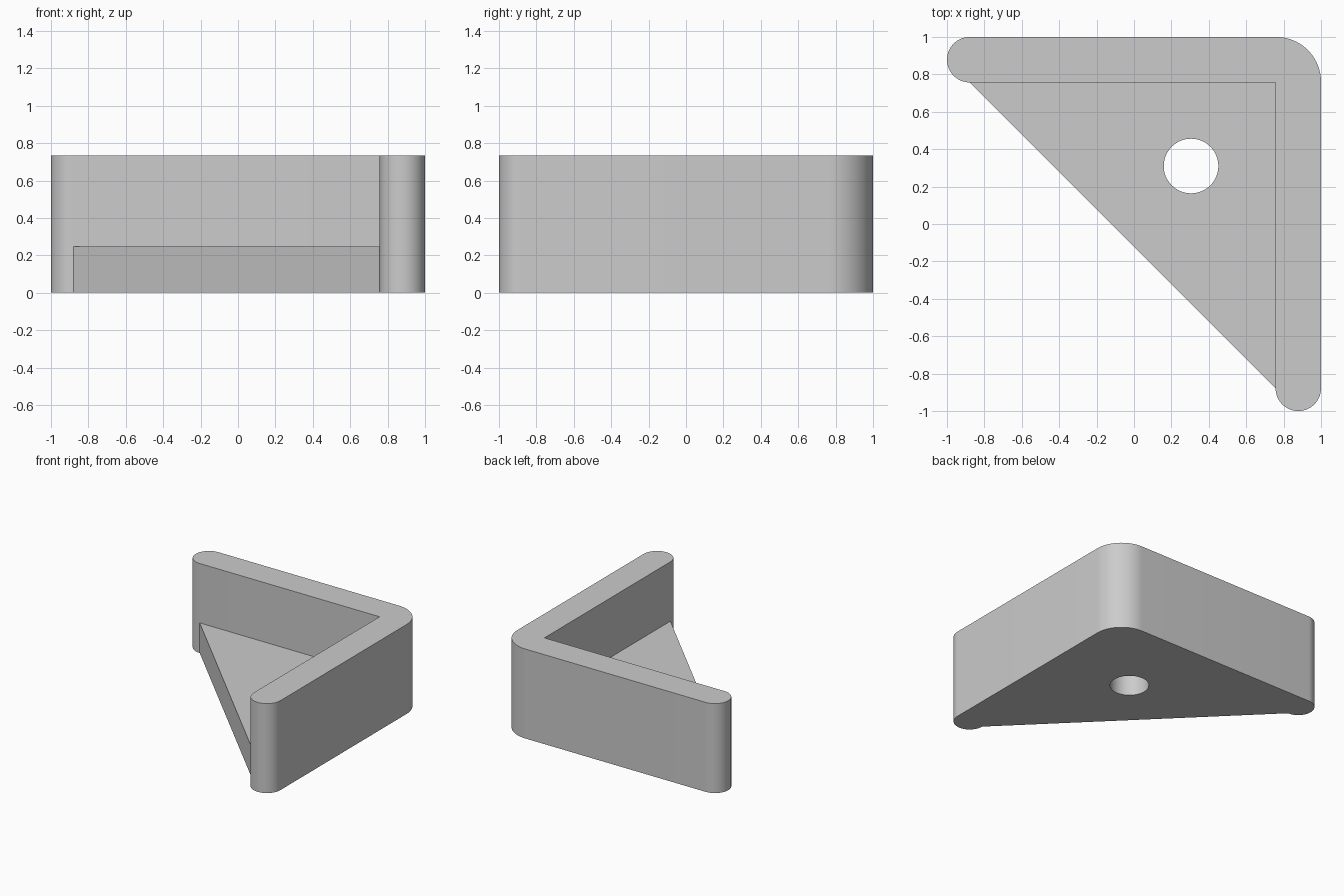
import bpy
import bmesh
from math import radians, cos, sin
from mathutils import Vector

cube = bpy.data.objects.get("Cube")
if cube:
    bpy.data.objects.remove(cube, do_unlink=True)

HEIGHT = 0.735
FLOOR = 0.247
THICK = 0.243          # wall thickness
INNER = 1 - THICK      # inside corner of the two walls
TIP = THICK / 2        # radius of the rounded wall ends
CORNER = 0.24          # radius of the outer corner

grey = bpy.data.materials.new("plain grey")
grey.use_nodes = True
grey.diffuse_color = (0.6, 0.6, 0.6, 1)
grey.node_tree.nodes["Principled BSDF"].inputs["Base Color"].default_value = (0.6, 0.6, 0.6, 1)


def arc(cx, cy, r, start, end, steps):
    angles = [radians(start + (end - start) * i / steps) for i in range(steps + 1)]
    return [(cx + r * cos(a), cy + r * sin(a)) for a in angles]


def prism(name, loops, height):
    """Fill closed outlines (holes included) and extrude them upward."""
    bm = bmesh.new()
    edges = []
    for loop in loops:
        verts = [bm.verts.new((x, y, 0)) for x, y in loop]
        edges += [bm.edges.new((v, verts[i - 1])) for i, v in enumerate(verts)]
    bmesh.ops.triangle_fill(bm, edges=edges, use_beauty=True, normal=Vector((0, 0, 1)))
    top = bmesh.ops.extrude_face_region(bm, geom=bm.faces[:], use_keep_orig=True)
    moved = [g for g in top["geom"] if isinstance(g, bmesh.types.BMVert)]
    bmesh.ops.translate(bm, verts=moved, vec=(0, 0, height))
    bmesh.ops.recalc_face_normals(bm, faces=bm.faces[:])
    mesh = bpy.data.meshes.new(name)
    bm.to_mesh(mesh)
    bm.free()
    mesh.materials.append(grey)
    obj = bpy.data.objects.new(name, mesh)
    bpy.context.collection.objects.link(obj)
    bpy.ops.object.select_all(action="DESELECT")
    obj.select_set(True)
    bpy.context.view_layer.objects.active = obj
    bpy.ops.object.shade_smooth_by_angle(angle=radians(30))
    return obj


# L-shaped wall: rounded outer corner, sharp inner corner, round ends
wall = arc(1 - CORNER, 1 - CORNER, CORNER, 0, 90, 24)
wall += arc(TIP - 1, 1 - TIP, TIP, 90, 270, 32)
wall += [(INNER, INNER)]
wall += arc(1 - TIP, TIP - 1, TIP, 180, 360, 32)
prism("corner_wall", [wall], HEIGHT)

# Triangular floor between the walls, with a round screw hole
triangle = [(INNER, INNER), (TIP - 1, INNER), (INNER, TIP - 1)]
hole = arc(0.305, 0.31, 0.146, 0, 360, 64)[:-1]
prism("floor_plate", [triangle, hole], FLOOR)
